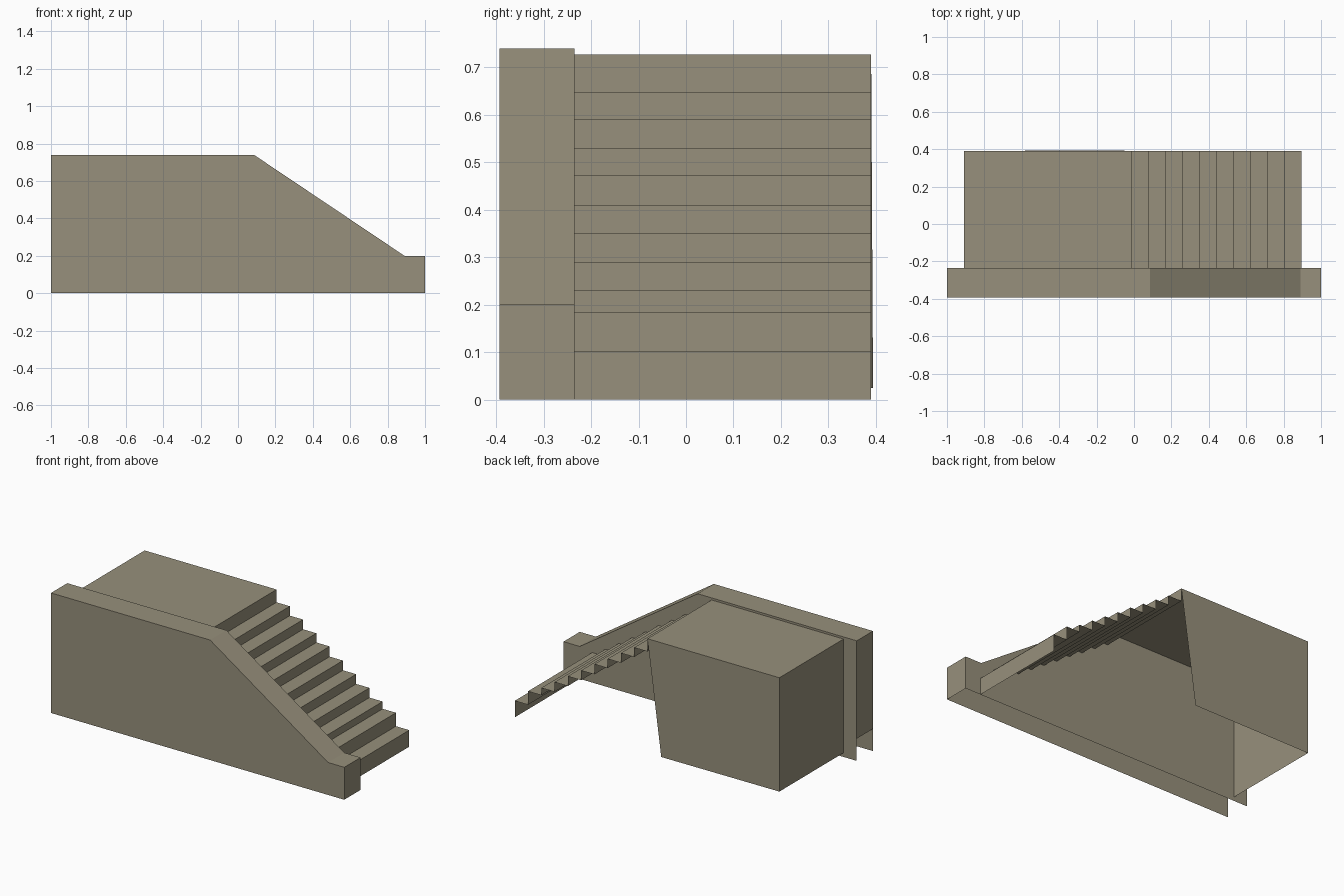
import bpy
import bmesh

if "Cube" in bpy.data.objects:
    bpy.data.objects.remove(bpy.data.objects["Cube"])

# One flat stone colour
stone = bpy.data.materials.new("warm grey stone")
stone.diffuse_color = (0.31, 0.28, 0.20, 1.0)
stone.use_nodes = True
stone.node_tree.nodes["Principled BSDF"].inputs["Base Color"].default_value = stone.diffuse_color

FRONT, INNER, BACK = -0.393, -0.235, 0.39


def finish(name, bm):
    mesh = bpy.data.meshes.new(name)
    bm.to_mesh(mesh)
    bm.free()
    mesh.materials.append(stone)
    obj = bpy.data.objects.new(name, mesh)
    bpy.context.collection.objects.link(obj)
    return obj


def sheet(bm, pts):
    return bm.faces.new([bm.verts.new(p) for p in pts])


def sweep(bm, path, y0, y1):
    """Ribbon along an (x, z) path, spanning y0 to y1."""
    for (ax, az), (bx, bz) in zip(path, path[1:]):
        sheet(bm, [(ax, y0, az), (bx, y0, bz), (bx, y1, bz), (ax, y1, az)])


# Side wall: two full side sheets, capped along the top and ends, open below
top_line = [(-1, 0.74), (0.085, 0.74), (0.89, 0.2), (1, 0.2), (1, 0)]
bm = bmesh.new()
sweep(bm, [(-1, 0.137)] + top_line, FRONT, INNER)
outline = [(-1, 0)] + top_line
sheet(bm, [(x, FRONT, z) for x, z in reversed(outline)])
sheet(bm, [(x, INNER, z) for x, z in outline])
bmesh.ops.remove_doubles(bm, verts=bm.verts, dist=0.0001)
finish("side_wall", bm)

# Stairs: a thin zigzag of treads and risers, open underneath
levels = [0.727, 0.648, 0.59, 0.53, 0.473, 0.41, 0.35, 0.29, 0.23, 0.185, 0.102, 0.0]
run = 0.0905
path = []
for i in range(len(levels) - 1):
    x = -0.01 + i * run
    path += [(x, levels[i]), (x, levels[i + 1])]
bm = bmesh.new()
sweep(bm, path, INNER, BACK)
bmesh.ops.remove_doubles(bm, verts=bm.verts, dist=0.0001)
finish("stairs", bm)

# Landing: top, left end and a tapered back panel, open below
left, right, top, low = -0.91, -0.01, 0.727, 0.025
bm = bmesh.new()
sweep(bm, [(left, low), (left, top), (right, top)], INNER, BACK)
sheet(bm, [(left, BACK + 0.004, low), (left, BACK, top),
           (right, BACK, top), (-0.107, BACK + 0.004, low)])
bmesh.ops.remove_doubles(bm, verts=bm.verts, dist=0.005)
finish("landing", bm)
